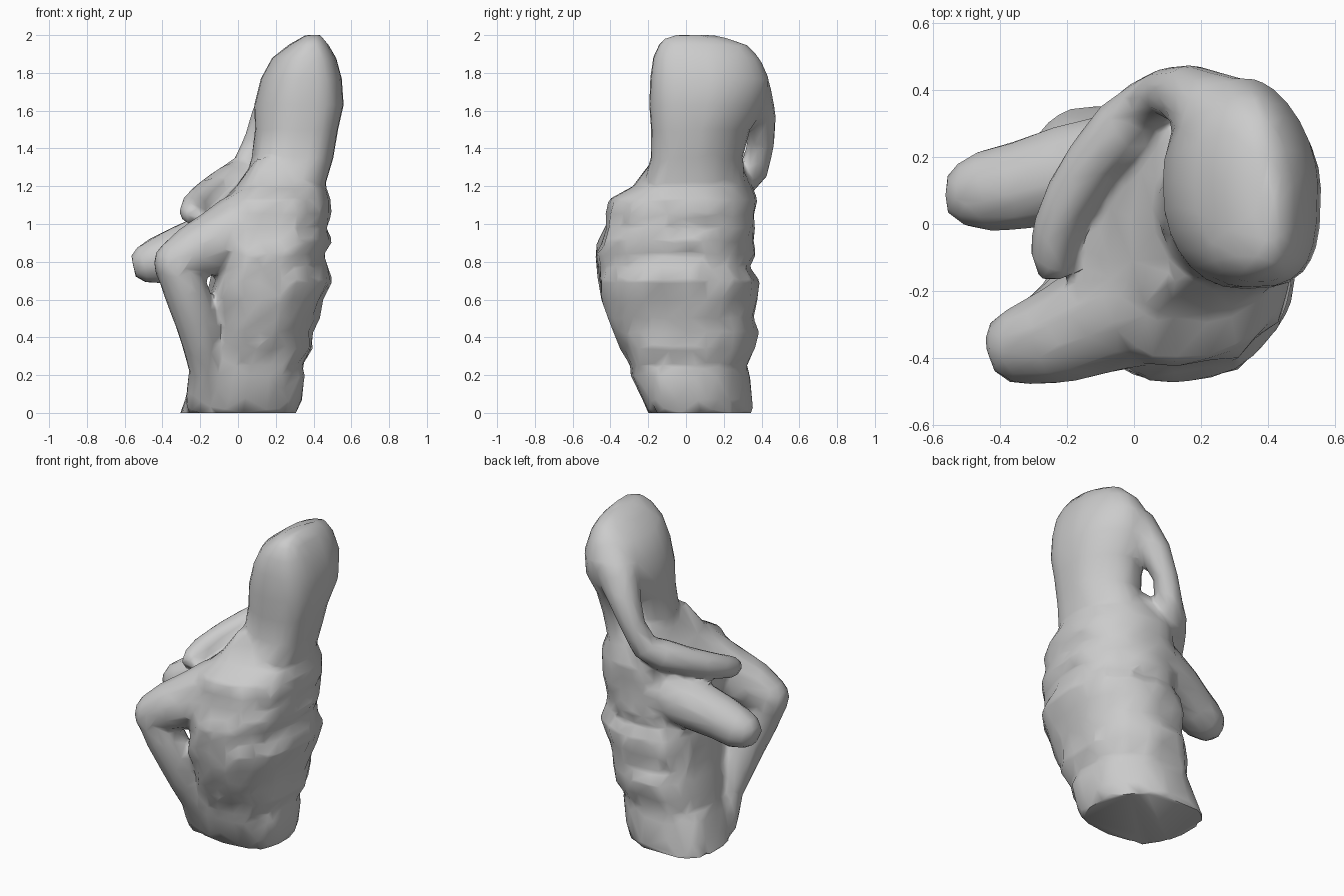
import bpy, bmesh, math, random
from mathutils import Vector

if "Cube" in bpy.data.objects:
    bpy.data.objects.remove(bpy.data.objects["Cube"])

random.seed(4)
parts = []


def skin(name, rings):
    """Join equal-sized rings of points into a closed surface."""
    bm = bmesh.new()
    vr = [[bm.verts.new(p) for p in r] for r in rings]
    n = len(vr[0])
    for a, b in zip(vr, vr[1:]):
        for i in range(n):
            j = (i + 1) % n
            bm.faces.new((a[i], a[j], b[j], b[i]))
    bm.faces.new(vr[0][::-1])
    bm.faces.new(vr[-1])
    bmesh.ops.recalc_face_normals(bm, faces=bm.faces)
    me = bpy.data.meshes.new(name)
    bm.to_mesh(me)
    bm.free()
    ob = bpy.data.objects.new(name, me)
    bpy.context.collection.objects.link(ob)
    parts.append(ob)


def section(z, cx, cy, xl, xr, yf, yb, power, fold=0.0, n=28):
    """Four quarter super-ellipses: right-back, left-back, left-front, right-front."""
    pts = []
    for i in range(n):
        a = 2 * math.pi * i / n
        c, s = math.cos(a), math.sin(a)
        p = power[i * 4 // n]
        k = 1 + random.uniform(-fold, fold * 0.3)
        u = math.copysign(abs(c) ** p, c) * k
        v = math.copysign(abs(s) ** p, s) * k
        pts.append((cx + u * (xr - cx if c > 0 else cx - xl),
                    cy + v * (yb - cy if s > 0 else cy - yf), z))
    return pts


def limb(name, path, n=12):
    """Tapered limb: each path entry is x, y, z, radius."""
    P = [Vector(p[:3]) for p in path]
    rings = []
    for i, p in enumerate(P):
        t = (P[min(i + 1, len(P) - 1)] - P[max(i - 1, 0)]).normalized()
        side = t.cross(Vector((0.3, -0.9, 0.3))).normalized()
        up = side.cross(t)
        r = path[i][3]
        rings.append([p + r * (math.cos(a) * side + math.sin(a) * up)
                      for a in (2 * math.pi * k / n for k in range(n))])
    skin(name, rings)


# Draped cloth around the hips and seat: z, left, right, front, back
drape = [
    (0.0, -.31, .31, -.20, .36), (.07, -.28, .34, -.23, .35),
    (.2, -.26, .36, -.29, .34), (.25, -.23, .345, -.31, .335),
    (.34, -.22, .40, -.35, .37), (.43, -.19, .395, -.39, .385),
    (.5, -.18, .43, -.42, .355), (.6, -.17, .455, -.455, .385),
    (.7, -.15, .50, -.48, .39), (.77, -.13, .48, -.47, .335),
    (.84, -.12, .465, -.48, .37), (.91, -.12, .50, -.46, .355),
    (.98, -.12, .48, -.44, .38), (1.05, -.11, .50, -.44, .365),
    (1.13, -.08, .49, -.41, .38), (1.2, -.01, .465, -.28, .35),
    (1.27, .04, .46, -.23, .32), (1.35, .1, .45, -.17, .28)]
rings = []
for z, xl, xr, yf, yb in drape:
    t = min(1, z / 0.45)
    cloth = 0.055 if 0.1 < z < 1.1 else 0.0
    rings.append(section(z, .02 + .1 * t, .08 - .06 * t, xl, xr, yf, yb,
                         (1.25 - .32 * t, .5 + .12 * t if z < .8 else .75,
                          .72 if z > .55 else .9, .55 + .27 * t), cloth))
skin("draped_seat", rings)

# Leaning upper body with a slanted top
torso = [
    (1.05, .03, .45, -.22, .3), (1.2, .03, .46, -.23, .32),
    (1.35, .07, .505, -.185, .30), (1.5, .09, .53, -.185, .34),
    (1.63, .085, .56, -.195, .42), (1.77, .12, .55, -.19, .44),
    (1.88, .18, .52, -.175, .39), (1.95, .27, .48, -.145, .32),
    (1.985, .33, .45, -.11, .22), (2.01, .38, .43, -.05, .09)]
skin("upper_body", [section(z, (xl + xr) / 2, (yf + yb) / 2, xl, xr, yf, yb,
                            (1.15, 1.05 if z < 1.6 else .85, .95, .62))
                    for z, xl, xr, yf, yb in torso])

# Bent arm reaching across the lap
limb("arm", [(.32, .22, 1.80, .12), (.25, .33, 1.70, .13),
             (.16, .385, 1.56, .095), (.095, .395, 1.42, .073),
             (.04, .36, 1.29, .08), (-.03, .29, 1.23, .095),
             (-.12, .19, 1.18, .085), (-.19, .08, 1.13, .08),
             (-.235, -.02, 1.09, .072), (-.245, -.10, 1.06, .065),
             (-.24, -.16, 1.04, .045)])

# Near thigh, knee and shin
limb("near_thigh", [(.2, -.15, 1.0, .2), (.0, -.23, .96, .2),
                    (-.12, -.29, .9, .17), (-.24, -.34, .85, .145),
                    (-.34, -.365, .79, .12), (-.39, -.38, .76, .1),
                    (-.425, -.39, .75, .06)])
limb("near_shin", [(-.33, -.37, .86, .06), (-.33, -.37, .78, .11),
                   (-.28, -.34, .66, .12), (-.225, -.29, .5, .115),
                   (-.19, -.24, .36, .105), (-.165, -.18, .23, .095),
                   (-.175, -.11, .1, .1), (-.185, -.07, .03, .095)])

# Far thigh ending in a rounded stump
limb("far_thigh", [(.1, .16, .96, .2), (-.05, .17, .94, .17),
                   (-.2, .15, .89, .15), (-.34, .115, .84, .135),
                   (-.44, .1, .80, .125), (-.51, .09, .785, .1),
                   (-.555, .09, .775, .06)])

# Cloth stretched over the lap between the thighs
skin("lap_cloth", [section(z, .05, -.05, xl, xr, yf, yb, (.9, .9, .9, .9), .04)
                   for z, xl, xr, yf, yb in [
                       (.8, -.12, .3, -.35, .3), (.95, -.19, .3, -.37, .3),
                       (1.04, -.18, .3, -.33, .3), (1.12, -.09, .3, -.29, .28),
                       (1.2, .02, .3, -.2, .22)]])

# Fuse everything into one softly faceted sculpted body
bpy.ops.object.select_all(action='DESELECT')
for ob in parts:
    ob.select_set(True)
bpy.context.view_layer.objects.active = parts[0]
bpy.ops.object.join()
body = bpy.context.view_layer.objects.active
body.name = "seated_draped_figure"
mod = body.modifiers.new("fuse", 'REMESH')
mod.mode = 'VOXEL'
mod.voxel_size = 0.018
mod = body.modifiers.new("soften", 'SMOOTH')
mod.factor = 0.5
mod.iterations = 4
mod = body.modifiers.new("facet", 'DECIMATE')
mod.ratio = 0.05
for name in ("fuse", "soften", "facet"):
    bpy.ops.object.modifier_apply(modifier=name)
for v in body.data.vertices:
    v.co.z = 0 if v.co.z < 0.015 else min(v.co.z, 2.0)
bpy.ops.object.shade_smooth_by_angle(angle=math.radians(55))
